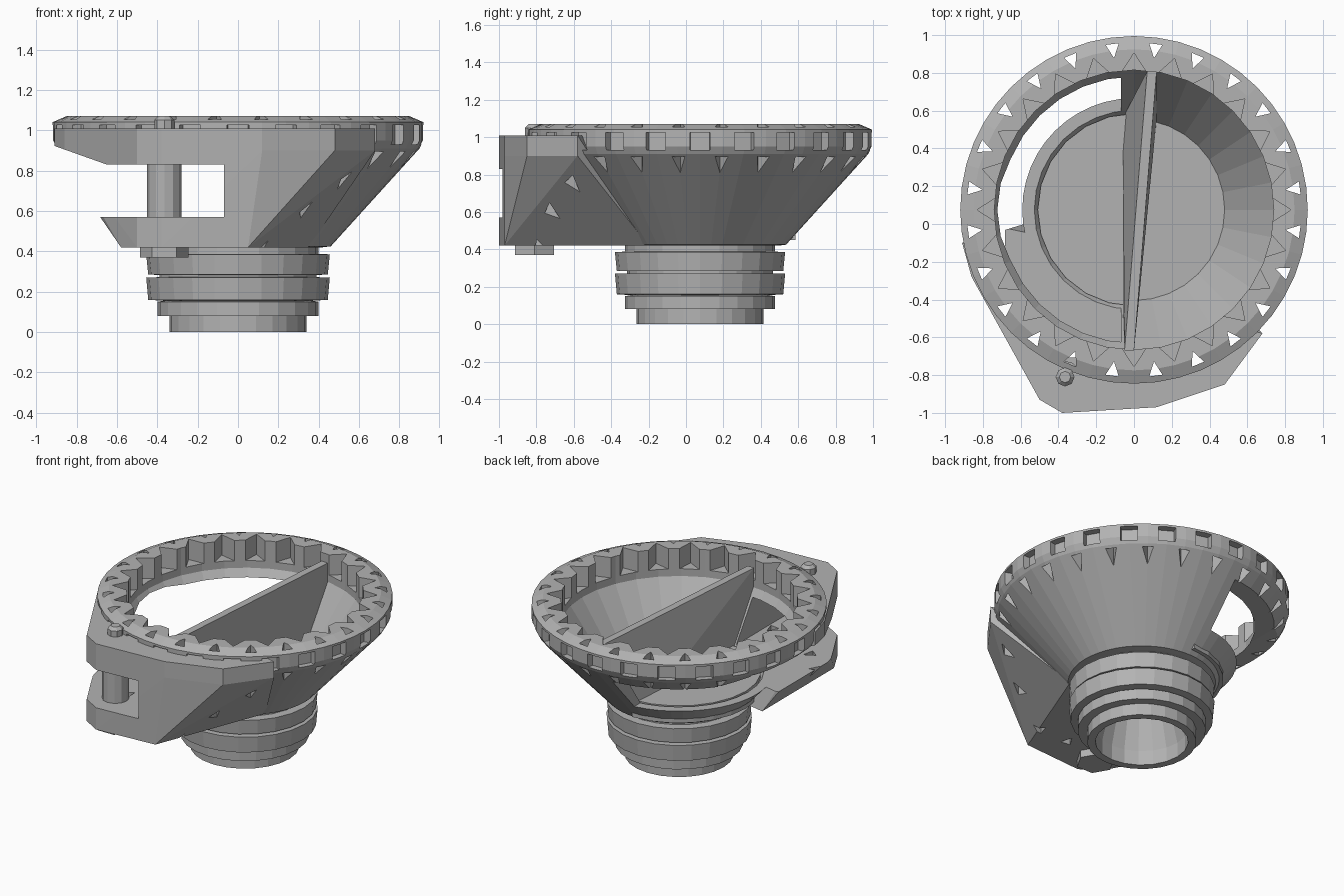
import bpy, bmesh, math
from mathutils import Matrix, Vector

if bpy.data.objects.get("Cube"):
    bpy.data.objects.remove(bpy.data.objects["Cube"])

AXIS_Y = 0.075
TEETH = 24

grey = bpy.data.materials.new("plain grey")
grey.use_nodes = True
grey.diffuse_color = (0.45, 0.45, 0.45, 1)
grey.node_tree.nodes["Principled BSDF"].inputs["Base Color"].default_value = (0.45, 0.45, 0.45, 1)


def make(name, bm):
    bmesh.ops.recalc_face_normals(bm, faces=bm.faces)
    mesh = bpy.data.meshes.new(name)
    bm.to_mesh(mesh)
    bm.free()
    mesh.materials.append(grey)
    obj = bpy.data.objects.new(name, mesh)
    bpy.context.collection.objects.link(obj)
    return obj


def lathe(name, profile, sides, x=0, y=AXIS_Y):
    """Closed solid of revolution from (radius, height) pairs."""
    bm = bmesh.new()
    rings = []
    for r, z in profile:
        rings.append([bm.verts.new((x + r * math.cos(math.tau * i / sides),
                                    y + r * math.sin(math.tau * i / sides), z))
                      for i in range(sides)])
    for a, b in zip(rings, rings[1:]):
        for i in range(sides):
            j = (i + 1) % sides
            bm.faces.new((a[i], a[j], b[j], b[i]))
    bm.faces.new(rings[0])
    bm.faces.new(rings[-1])
    return make(name, bm)


def add_prism(bm, outline, z0, z1, matrix=Matrix()):
    low = [bm.verts.new(matrix @ Vector((x, y, z0))) for x, y in outline]
    high = [bm.verts.new(matrix @ Vector((x, y, z1))) for x, y in outline]
    bm.faces.new(low)
    bm.faces.new(high)
    for i in range(len(low)):
        j = (i + 1) % len(low)
        bm.faces.new((low[i], low[j], high[j], high[i]))


def prism_circle(name, outline, z0, z1, phase):
    """Repeat a prism around the main axis, once per tooth."""
    bm = bmesh.new()
    for i in range(TEETH):
        turn = Matrix.Rotation(math.tau * (i + phase) / TEETH, 4, "Z")
        add_prism(bm, outline, z0, z1, Matrix.Translation((0, AXIS_Y, 0)) @ turn)
    return make(name, bm)


def hull(name, points):
    bm = bmesh.new()
    for p in points:
        bm.verts.new(p)
    result = bmesh.ops.convex_hull(bm, input=bm.verts)
    loose = [v for v in result["geom_interior"] if isinstance(v, bmesh.types.BMVert)]
    bmesh.ops.delete(bm, geom=loose, context="VERTS")
    return make(name, bm)


def boolean(target, tool, operation="DIFFERENCE"):
    mod = target.modifiers.new("cut", "BOOLEAN")
    mod.object, mod.operation, mod.solver = tool, operation, "EXACT"
    graph = bpy.context.evaluated_depsgraph_get()
    mesh = bpy.data.meshes.new_from_object(target.evaluated_get(graph))
    target.modifiers.clear()
    target.data = mesh
    bpy.data.objects.remove(tool)


# Flared bowl with its toothed rim
bowl = lathe("bowl", [(0.42, 0.42), (0.46, 0.425), (0.9, 0.91), (0.92, 0.95),
                      (0.92, 1.04), (0.85, 1.07)], 48)
boolean(bowl, prism_circle("rim_notches", [(0.87, -0.05), (0.98, -0.06), (0.98, 0.06), (0.87, 0.05)],
                           0.93, 1.025, 0))

# Front apron that widens into the hinge bracket
top = [(-0.91, -0.1), (-0.86, -0.28), (-0.5, -0.93), (-0.38, -1.0), (-0.2, -0.96),
       (0.12, -0.97), (0.48, -0.85), (0.68, -0.58)]
base = [(-0.58, 0.0), (-0.58, -0.78), (-0.5, -0.93), (-0.38, -1.0), (-0.2, -0.96),
        (0.05, -0.97), (0.35, -0.2)]
apron = hull("apron", [(x, y, z) for x, y in top for z in (0.9, 1.01)] + [(x, y, 0.42) for x, y in base])
boolean(bowl, apron, "UNION")

# Hollow inside, side window, crown notches and small through holes
boolean(bowl, lathe("cavity", [(0.48, 0.5), (0.74, 0.88), (0.74, 1.2)], 32))
bm = bmesh.new()
side_on = Matrix.Rotation(math.pi / 2, 4, "X")
add_prism(bm, [(-0.07, 0.57), (-1.1, 0.57), (-1.1, 0.99), (-0.65, 0.83), (-0.07, 0.83)], -1.3, 1.3, side_on)
boolean(bowl, make("window", bm))
boolean(bowl, prism_circle("crown_notches", [(0.7, -0.085), (0.83, 0), (0.7, 0.085)], 0.93, 1.2, 0))
boolean(bowl, prism_circle("rim_holes", [(0.81, 0), (0.885, -0.035), (0.885, 0.035)], 0.3, 1.2, 0.5))

# Raised floor on the window side
bm = bmesh.new()
half = [(0.51 * math.cos(a), AXIS_Y + 0.51 * math.sin(a))
        for a in (math.pi * (0.5 + i / 12) for i in range(13))]
add_prism(bm, half, 0.45, 0.569)
make("raised_floor", bm)

# Slightly skewed dividing wall
wall = []
for y_top, y_low, left, right in ((-0.67, -0.42, -0.05, 0.0), (0.81, 0.56, 0.07, 0.12)):
    wall += [(left, y_top, 1.01), (right, y_top, 1.01), (left, y_top, 0.88), (right, y_top, 0.88),
             (-0.06, y_low, 0.49), (right, y_low, 0.49)]
hull("dividing_wall", wall)

# Ribbed neck, hollow from below
neck = lathe("neck", [(0.34, 0), (0.34, 0.08), (0.4, 0.08), (0.4, 0.15), (0.37, 0.155), (0.445, 0.16),
                      (0.455, 0.27), (0.39, 0.272), (0.39, 0.283), (0.445, 0.285), (0.455, 0.385),
                      (0.4, 0.388), (0.4, 0.43)], 24)
boolean(neck, lathe("bore", [(0.29, -0.1), (0.29, 0.1), (0.22, 0.36)], 20))

# Hinge pin with its nut and stub end
PIN = (-0.365, -0.81)
lathe("hinge_pin", [(0.085, 0.41), (0.085, 0.9)], 12, *PIN)
lathe("hinge_nut", [(0.12, 0.37), (0.12, 0.425)], 6, *PIN)
lathe("pin_stub", [(0.05, 0.95), (0.05, 1.05), (0.03, 1.07)], 8, *PIN)
